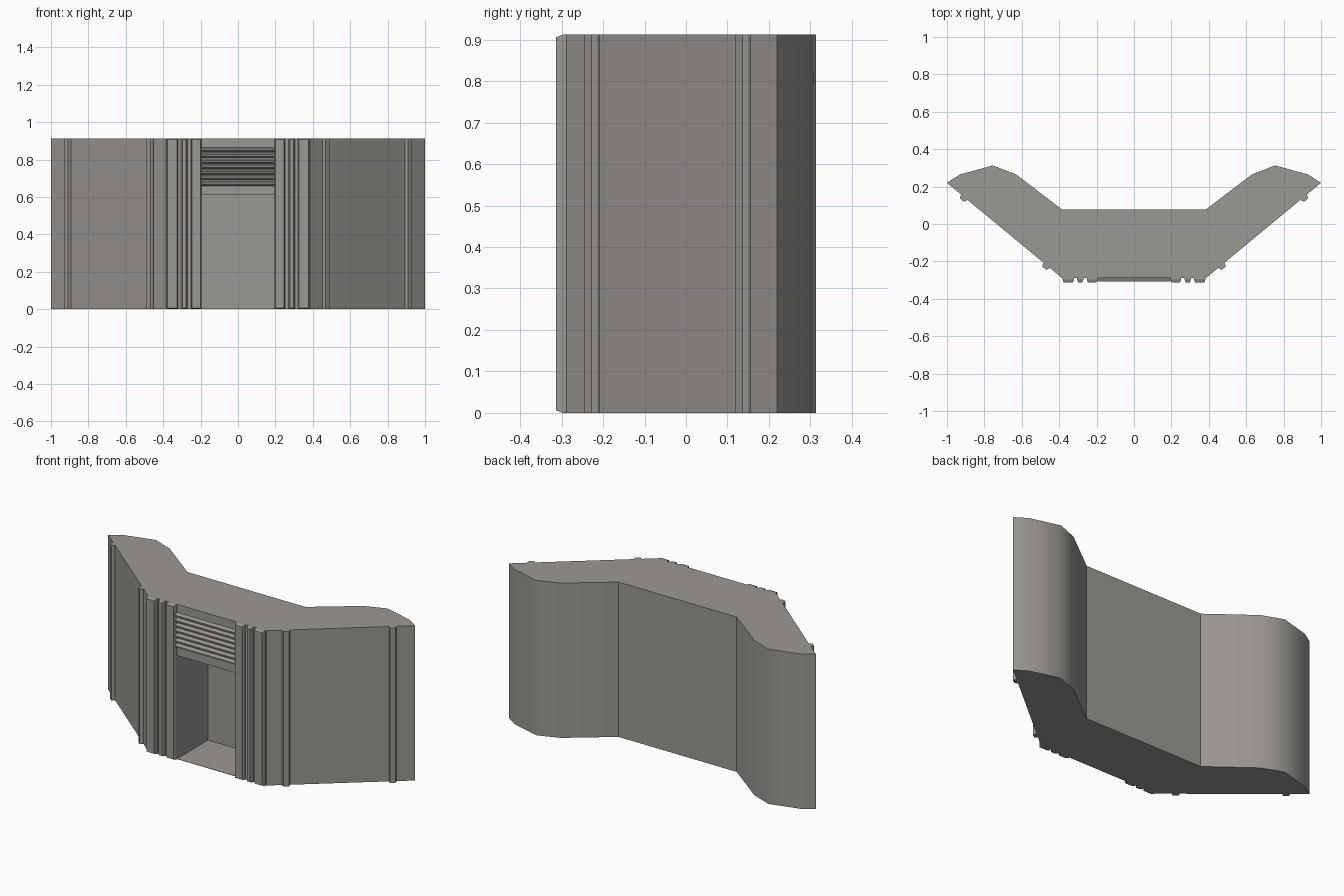
import bpy, bmesh, math
from mathutils import Vector

if "Cube" in bpy.data.objects:
    bpy.data.objects.remove(bpy.data.objects["Cube"])

H = 0.912          # overall height
FRONT = -0.288     # plane of the front wall

stone = bpy.data.materials.new("warm grey stone")
stone.diffuse_color = (0.33, 0.315, 0.295, 1)
stone.use_nodes = True
stone.node_tree.nodes["Principled BSDF"].inputs["Base Color"].default_value = stone.diffuse_color


def add_mesh(name, bm):
    bmesh.ops.recalc_face_normals(bm, faces=bm.faces)
    me = bpy.data.meshes.new(name)
    bm.to_mesh(me)
    bm.free()
    me.materials.append(stone)
    ob = bpy.data.objects.new(name, me)
    bpy.context.collection.objects.link(ob)
    return ob


def prism(name, pts, z0, z1):
    """Vertical extrusion of a plan outline."""
    bm = bmesh.new()
    face = bm.faces.new([bm.verts.new((x, y, z0)) for x, y in pts])
    ext = bmesh.ops.extrude_face_region(bm, geom=[face])
    verts = [g for g in ext["geom"] if isinstance(g, bmesh.types.BMVert)]
    bmesh.ops.translate(bm, verts=verts, vec=(0, 0, z1 - z0))
    return add_mesh(name, bm)


def loft(name, rings):
    """Closed solid through a list of equal rings."""
    bm = bmesh.new()
    vs = [[bm.verts.new(p) for p in r] for r in rings]
    n = len(vs[0])
    for a, b in zip(vs, vs[1:]):
        for i in range(n):
            bm.faces.new((a[i], a[(i + 1) % n], b[(i + 1) % n], b[i]))
    bm.faces.new(vs[0])
    bm.faces.new(vs[-1])
    return add_mesh(name, bm)


# Main body: winged plan, mirrored about x = 0
half = [(0.386, FRONT), (1.0, 0.22), (0.93, 0.265), (0.755, 0.313),
        (0.63, 0.265), (0.385, 0.078)]
body = prism("building_body", half + [(-x, y) for x, y in reversed(half)], 0, H)

# Deep doorway cut into the front wall
cutter = prism("doorway_cutter", [(-0.195, -0.5), (0.195, -0.5), (0.195, 0), (-0.195, 0)], 0.002, 0.61)
cutter.hide_render = True
mod = body.modifiers.new("doorway", "BOOLEAN")
mod.operation = "DIFFERENCE"
mod.solver = "EXACT"
mod.object = cutter
bpy.context.view_layer.objects.active = body
body.select_set(True)
bpy.ops.object.modifier_apply(modifier="doorway")
bpy.data.objects.remove(cutter)
bpy.ops.object.shade_smooth_by_angle(angle=math.radians(37))

for side, s in (("right", 1), ("left", -1)):
    # Pilaster strips beside the door, with chamfered front edges
    for i, (x0, x1) in enumerate(((0.195, 0.252), (0.271, 0.304), (0.321, 0.382))):
        rings = []
        for y, c in ((-0.28, 0), (-0.298, 0), (-0.313, 0.006)):
            a, b = s * (x0 + c), s * (x1 - c)
            rings.append([(a, y, c), (b, y, c), (b, y, H - c), (a, y, H - c)])
        loft(f"pilaster_{side}_{i + 1}", rings)

    # Vertical ribs on the slanted wing walls
    p0, p1 = Vector(half[0]), Vector(half[1])
    along = (p1 - p0).normalized()
    out = Vector((along.y, -along.x))
    for label, x in (("inner", 0.467), ("outer", 0.907)):
        base = p0 + (p1 - p0) * ((x - p0.x) / (p1.x - p0.x))
        plan = [base + along * a + out * o for a, o in
                ((-0.02, -0.005), (-0.02, 0.008), (-0.014, 0.02),
                 (0.014, 0.02), (0.02, 0.008), (0.02, -0.005))]
        prism(f"wing_rib_{side}_{label}", [(s * p.x, p.y) for p in plan], 0, H)

# Row of projecting slats above the door
count, z_low, z_high = 7, 0.66, 0.87
pitch = (z_high - z_low) / count
for i in range(count):
    z = z_low + i * pitch
    section = ((-0.28, z), (FRONT, z), (-0.307, z + 0.008),
               (-0.307, z + 0.016), (FRONT, z + 0.024), (-0.28, z + 0.024))
    loft(f"door_slat_{i + 1}", [[(x, y, zz) for y, zz in section] for x in (-0.195, 0.195)])
